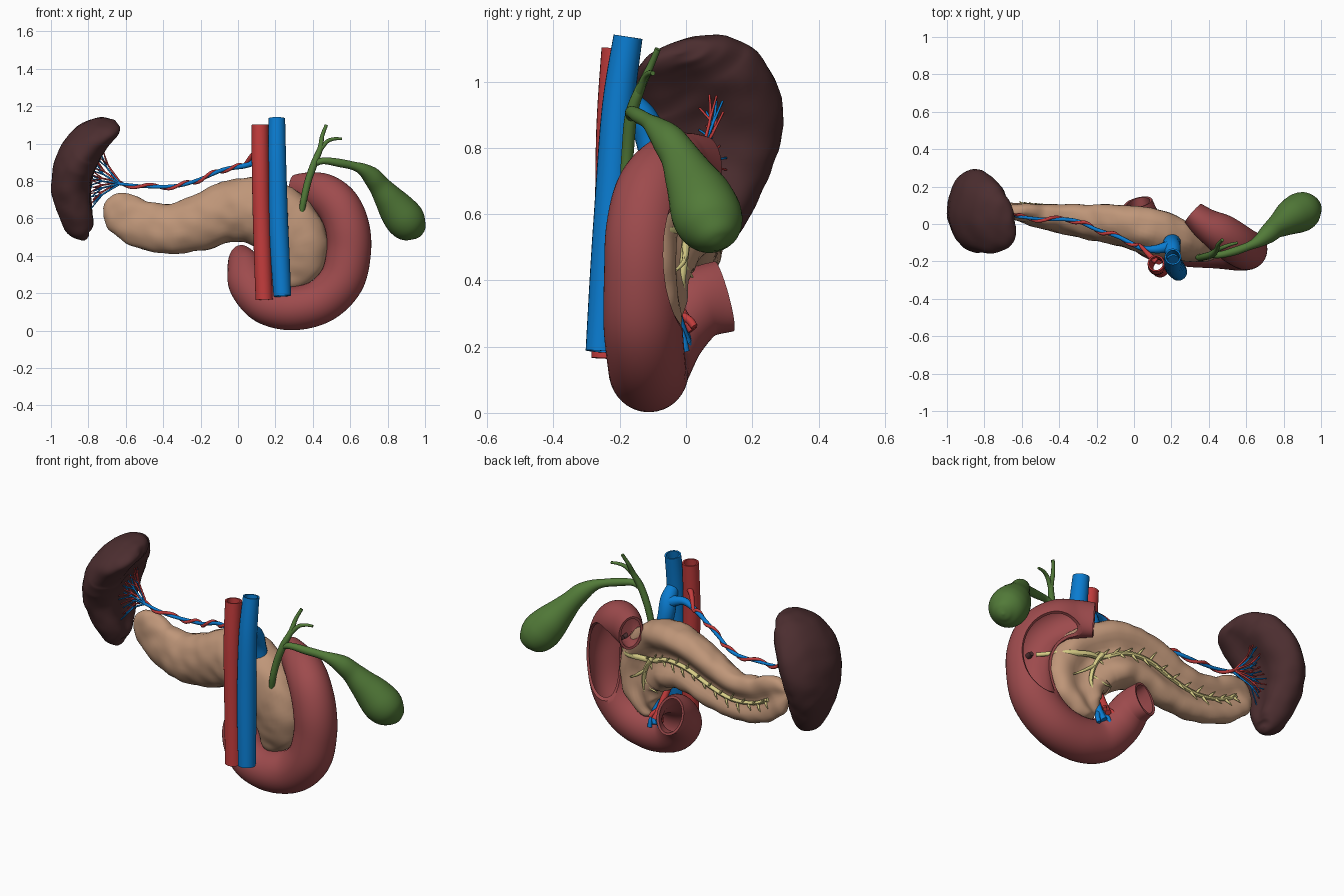
import bpy, bmesh, math, random
from mathutils import Vector, noise

random.seed(4)


def material(name, rgb):
    m = bpy.data.materials.new(name)
    m.diffuse_color = (*rgb, 1)
    return m


BROWN = material("spleen brown", (.072, .027, .029))
TAN = material("pancreas tan", (.52, .305, .19))
PINK = material("bowel red", (.34, .07, .074))
RED = material("artery red", (.54, .045, .045))
BLUE = material("vein blue", (.003, .2, .63))
GREEN = material("bile green", (.084, .195, .04))
YELLOW = material("duct yellow", (.68, .61, .24))


def spline(rows, k):
    """Catmull-Rom through rows of (x, y, z, half width, half depth)."""
    rows = [tuple(r) if len(r) == 5 else (*r, r[3]) for r in rows]
    p = [rows[0]] + rows + [rows[-1]]
    out = []
    for i in range(1, len(p) - 2):
        for j in range(k):
            t = j / k
            out.append([.5 * (2 * b + (c - a) * t + (2 * a - 5 * b + 4 * c - d) * t * t
                              + (3 * b - a - 3 * c + d) * t ** 3)
                        for a, b, c, d in zip(*p[i - 1:i + 3])])
    return out + [list(rows[-1])]


def ellipse(th, s):
    return math.cos(th), math.sin(th)


def loft(bm, rows, n=12, k=6, shape=ellipse, caps=True, lump=0):
    """Sweep a section along a path; the section's second axis starts near +y."""
    pts = spline(rows, k)
    pos = [Vector(p[:3]) for p in pts]
    B, rings = Vector((0.02, 1, 0.03)), []
    for i, p in enumerate(pts):
        T = (pos[min(i + 1, len(pos) - 1)] - pos[max(i - 1, 0)]).normalized()
        B = (B - T * B.dot(T)).normalized()
        N = B.cross(T)
        ring = []
        for j in range(n):
            u, v = shape(2 * math.pi * j / n, i / (len(pts) - 1))
            off = N * u * max(p[3], .001) + B * v * max(p[4], .001)
            co = pos[i] + off
            if lump:
                co += off.normalized() * noise.noise(co * 14) * lump
            ring.append(bm.verts.new(co))
        rings.append(ring)
    for a, b in zip(rings, rings[1:]):
        for j in range(n):
            m = (j + 1) % n
            bm.faces.new((a[j], a[m], b[m], b[j]))
    if caps:
        bm.faces.new(rings[0][::-1])
        bm.faces.new(rings[-1])


def finish(name, bm, mat, wall=0, cutter=None):
    me = bpy.data.meshes.new(name)
    bm.to_mesh(me)
    bm.free()
    me.materials.append(mat)
    ob = bpy.data.objects.new(name, me)
    bpy.context.collection.objects.link(ob)
    bpy.ops.object.select_all(action='DESELECT')
    bpy.context.view_layer.objects.active = ob
    ob.select_set(True)
    if wall:
        s = ob.modifiers.new("wall", 'SOLIDIFY')
        s.thickness, s.offset = wall, -1
        bpy.ops.object.modifier_apply(modifier=s.name)
    if cutter:
        c = ob.modifiers.new("window", 'BOOLEAN')
        c.object, c.operation, c.solver = cutter, 'DIFFERENCE', 'EXACT'
        bpy.ops.object.modifier_apply(modifier=c.name)
        bpy.data.objects.remove(cutter)
    bpy.ops.object.shade_smooth_by_angle(angle=math.radians(45))
    return ob


def part(name, mat, *paths, wall=0, cutter=None, **kw):
    bm = bmesh.new()
    for rows in paths:
        loft(bm, rows, caps=not wall, **kw)
    return finish(name, bm, mat, wall, cutter)


# Spleen: bean with a hollow facing +x
def spleen_section(th, s):
    u, v = math.cos(th), math.sin(th)
    if u > 0:
        u *= 1 - .35 * math.sin(math.pi * s) * math.exp(-(v / .45) ** 2)
    return u, v


part("spleen", BROWN, [
    (-.80, .075, .503, .005, .01), (-.815, .075, .513, .045, .055), (-.835, .075, .55, .08, .09),
    (-.86, .077, .63, .102, .133), (-.88, .082, .75, .117, .183), (-.862, .078, .87, .122, .217),
    (-.81, .048, .975, .12, .213), (-.75, .01, 1.036, .095, .183), (-.69, -.012, 1.068, .062, .14),
    (-.65, -.02, 1.083, .036, .09), (-.632, -.02, 1.088, .004, .01)],
    n=40, shape=spleen_section, lump=.007)


# Pancreas: flattened body, grooved along its back
def pancreas_section(th, s):
    u, v = math.cos(th), math.sin(th)
    if v > 0:
        v = v ** .65 * (1 - .6 * math.sin(math.pi * s) ** .5 * math.exp(-(u / .42) ** 2))
    return u, v


PANCREAS = [
    (-.718, .07, .665, .01, .005), (-.70, .07, .66, .06, .03), (-.66, .07, .645, .098, .046),
    (-.60, .067, .615, .117, .055), (-.50, .05, .565, .13, .072), (-.35, .03, .545, .135, .09),
    (-.20, .015, .58, .148, .105), (-.05, 0, .635, .165, .12), (.09, -.03, .64, .18, .14),
    (.21, -.07, .59, .188, .126), (.295, -.09, .49, .18, .11), (.312, -.085, .39, .16, .10),
    (.28, -.07, .30, .11, .08), (.24, -.06, .255, .06, .05), (.225, -.055, .24, .008, .008)]
part("pancreas", TAN, PANCREAS, n=40, k=8, shape=pancreas_section, lump=.009)

# Pancreatic duct with side twigs, lying in the groove
main = [(p[0], p[1] + p[4] * .46 + .007, p[2] - .01, .011 + .004 * i / 8)
        for i, p in enumerate(PANCREAS[3:10])]
main += [(.30, -.01, .57, .016), (.42, -.05, .55, .014), (.52, -.16, .55, .011)]
ducts = [main,
         [(.22, .01, .59, .014), (.265, .0, .51, .013), (.28, -.01, .42, .011), (.26, -.01, .35, .005)],
         [(.265, .0, .51, .011), (.33, -.005, .46, .008), (.38, -.03, .43, .004)],
         [(.27, -.01, .45, .010), (.22, .01, .42, .007), (.17, .02, .41, .003)],
         [(.335, -.13, .66, .016), (.345, -.05, .61, .016), (.40, -.04, .56, .014)]]
fine = spline(main[:8], 4)
for i, p in enumerate(fine[1:-2]):
    side = 1 if i % 2 else -1
    L = random.uniform(.025, .055)
    x, y, z = p[:3]
    ducts.append([(x, y, z, .009), (x - .012, y + .012, z + side * L * .5, .006),
                  (x - .03, y + .022, z + side * L, .002)])
part("pancreatic_duct", YELLOW, *ducts, n=8, k=4)

# Duodenum: hollow C, open at both ends, with an oval window cut in its back
bm = bmesh.new()
bmesh.ops.create_icosphere(bm, subdivisions=4, radius=1)
for v in bm.verts:
    v.co = (.56 + v.co.x * .24, .06 + v.co.y * .155, .475 + v.co.z * .25)
window = finish("window_cutter", bm, PINK)
window.hide_render = True
part("duodenum", PINK, [
    (.316, .058, .735, .10, .066), (.385, .0, .74, .106, .085), (.465, -.05, .725, .112, .105),
    (.54, -.10, .66, .118, .112), (.585, -.125, .55, .12, .115), (.592, -.13, .42, .121, .115),
    (.555, -.13, .27, .121, .118), (.445, -.12, .158, .118, .118), (.29, -.112, .119, .117, .117),
    (.15, -.095, .15, .115, .112), (.067, -.045, .245, .115, .11), (.04, .03, .325, .098, .108),
    (.022, .115, .352, .076, .11)], n=40, k=8, wall=.014, cutter=window)
part("duct_opening", BROWN, [(.53, -.212, .56, .017), (.535, -.18, .56, .012)], n=14, k=2)

# Great vessels
part("aorta", RED, [(.118, -.21, 1.10, .045), (.12, -.225, .85, .046), (.128, -.23, .5, .046),
                    (.14, -.24, .165, .046)], n=24, wall=.009)
part("vena_cava", BLUE, [(.208, -.175, 1.135, .044), (.208, -.205, .92, .049), (.215, -.226, .6, .052),
                         (.225, -.24, .4, .051), (.237, -.256, .185, .047)], n=24, wall=.009)
part("portal_vein", BLUE,
     [(.21, -.19, .955, .03), (.205, -.135, .895, .045), (.2, -.105, .82, .046), (.215, -.09, .7, .04),
      (.225, -.08, .45, .03), (.215, -.03, .28, .022), (.20, .0, .21, .018)],
     [(.215, -.03, .28, .014), (.18, .0, .235, .013), (.165, .005, .20, .012)],
     [(.215, -.03, .27, .014), (.235, -.01, .22, .013), (.235, .0, .185, .011)], n=16)
part("mesenteric_artery", RED,
     [(.13, -.2, .6, .02), (.16, -.1, .45, .019), (.18, -.02, .31, .018), (.19, .02, .25, .016)],
     [(.18, -.02, .30, .012), (.155, .01, .27, .012), (.14, .02, .245, .011)],
     [(.18, -.02, .30, .012), (.205, .01, .28, .012), (.215, .025, .26, .011)], n=12)

# Splenic vein with the artery winding about it
VEIN = [(.19, -.12, .885, .034), (.11, -.135, .905, .022), (.03, -.125, .88, .014), (-.08, -.07, .86, .011),
        (-.2, -.03, .81, .010), (-.32, .02, .775, .010), (-.48, .025, .77, .009), (-.63, .04, .785, .008)]
artery = [(.12, -.2, .955, .018), (.08, -.165, .94, .014)]
for i, p in enumerate(spline(VEIN[2:], 4)):
    artery.append((p[0], p[1] + .012 * math.cos(i * 1.3), p[2] + .012 * math.sin(i * 1.3), .009))


# Branches fanning into the hollow of the spleen
def fan(start, shift):
    twigs = []
    for i in range(5):
        z = .68 + .065 * i + shift
        end = Vector((-.775 + .5 * max(0, z - .85), .07 + .025 * math.sin(i * 2.1 + shift * 50), z))
        mid = start.lerp(end, .55) + Vector((-.015, .012, .0))
        twigs.append([(*start, .0055), (*mid, .0045), (*end, .0035)])
        for d in (-1, 1):
            tip = end + Vector((-.012, .03 * d, .032 * d + random.uniform(-.012, .012)))
            twigs.append([(*mid, .004), (*mid.lerp(tip, .5), .0035), (*tip, .003)])
    return twigs


part("splenic_vein", BLUE, VEIN, *fan(Vector((-.63, .04, .785)), 0), n=10, k=5)
part("splenic_artery", RED, artery, *fan(Vector(artery[-1][:3]), .02), n=10, k=5)

# Gallbladder and bile ducts
part("gallbladder", GREEN, [
    (.415, -.165, .895, .016), (.46, -.165, .908, .018), (.54, -.145, .897, .022), (.62, -.115, .88, .023),
    (.67, -.09, .86, .034), (.715, -.055, .825, .05), (.755, -.02, .775, .058), (.80, .01, .715, .076),
    (.845, .04, .655, .096), (.888, .062, .60, .105), (.922, .081, .56, .095), (.95, .095, .53, .067),
    (.963, .103, .513, .036), (.968, .107, .506, .004)], n=32)
part("bile_duct", GREEN,
     [(.337, -.17, .615, .014), (.352, -.18, .70, .018), (.375, -.175, .80, .019), (.41, -.165, .90, .019),
      (.44, -.14, .975, .015), (.45, -.11, 1.04, .011), (.472, -.085, 1.098, .009)],
     [(.435, -.145, .96, .013), (.475, -.125, 1.01, .011), (.515, -.11, 1.025, .009),
      (.555, -.10, 1.025, .007)], n=14)
